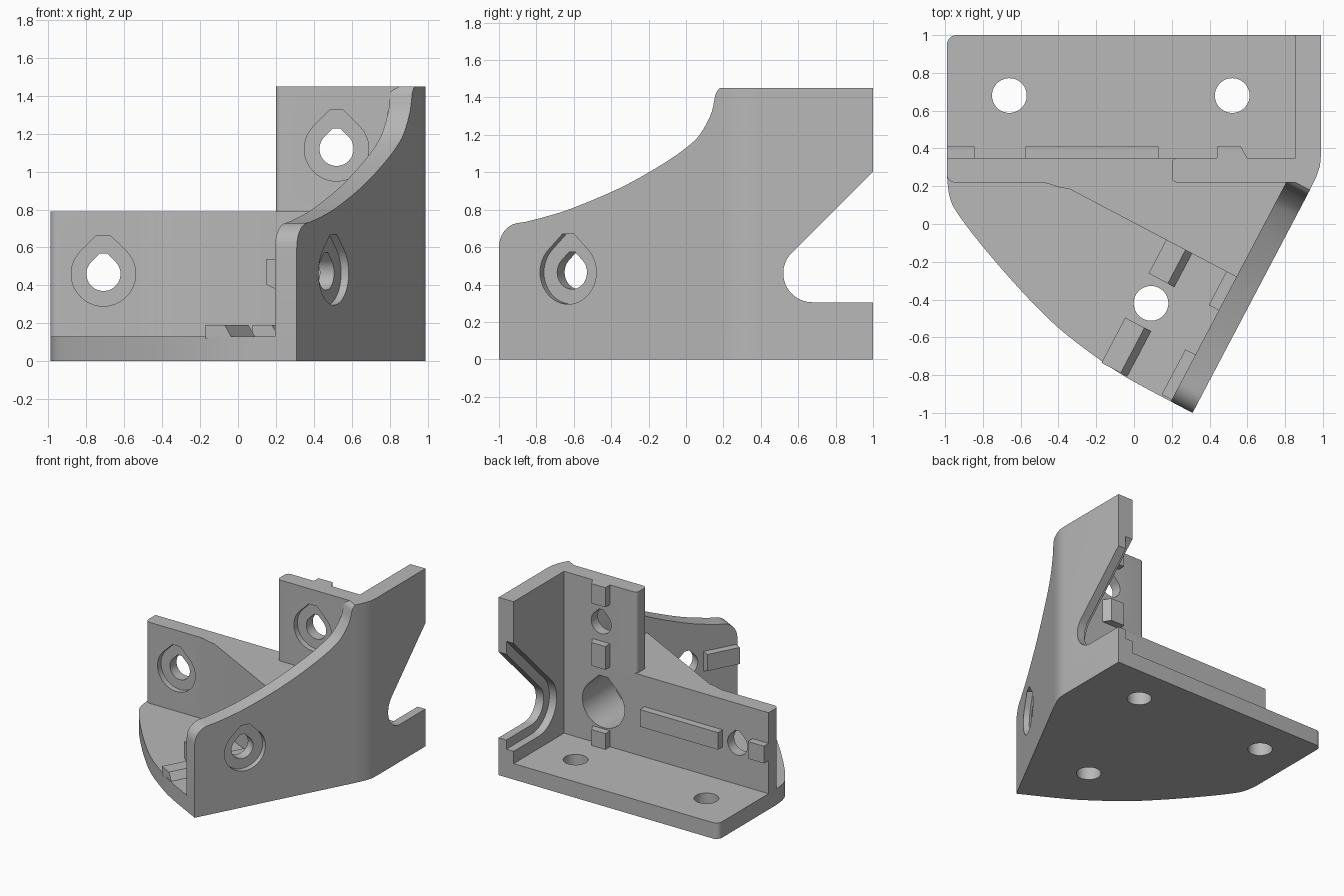
import bpy, bmesh, math
from mathutils import Vector

if "Cube" in bpy.data.objects:
    bpy.data.objects.remove(bpy.data.objects["Cube"])

grey = bpy.data.materials.new("plain grey")
grey.use_nodes = True
COLOUR = (0.48, 0.48, 0.48, 1)
grey.diffuse_color = COLOUR
grey.node_tree.nodes["Principled BSDF"].inputs["Base Color"].default_value = COLOUR

X, Y, Z = Vector((1, 0, 0)), Vector((0, 1, 0)), Vector((0, 0, 1))
ZERO = Vector()
# Frame of the slanted side wall: outward normal, direction along it, front corner
U, V = Vector((0.885, -0.466, 0)), Vector((0.466, 0.885, 0))
CORNER = Vector((0.31, -1, 0))


def prism(name, pts, origin, ax, ay, along, start, end):
    """Extrude a 2D profile lying in the ax/ay plane."""
    bm = bmesh.new()
    face = bm.faces.new([bm.verts.new(origin + ax * a + ay * b + along * start) for a, b in pts])
    new = bmesh.ops.extrude_face_region(bm, geom=[face])["geom"]
    bmesh.ops.translate(bm, vec=along * (end - start),
                        verts=[v for v in new if isinstance(v, bmesh.types.BMVert)])
    bmesh.ops.recalc_face_normals(bm, faces=bm.faces)
    mesh = bpy.data.meshes.new(name)
    bm.to_mesh(mesh)
    bm.free()
    mesh.materials.append(grey)
    ob = bpy.data.objects.new(name, mesh)
    bpy.context.collection.objects.link(ob)
    return ob


def arc(cx, cy, r, a, b, n=10):
    return [(cx + r * math.cos(math.radians(a + (b - a) * i / n)),
             cy + r * math.sin(math.radians(a + (b - a) * i / n))) for i in range(n + 1)]


def curve(pts, n=5):
    """Smooth curve through the points."""
    p = [Vector(q) for q in [pts[0]] + pts + [pts[-1]]]
    out = []
    for a, b, c, d in zip(p, p[1:], p[2:], p[3:]):
        for i in range(n):
            t = i / n
            q = (2 * b + (c - a) * t + (2 * a - 5 * b + 4 * c - d) * t ** 2
                 + (3 * b - a - 3 * c + d) * t ** 3) / 2
            out.append(tuple(q))
    return out + [pts[-1]]


def teardrop(cx, cy, r):
    """Circle with a flattened point on top, for printing without support."""
    top, w = r * 1.2, r * 0.21
    return arc(cx, cy, r, 135, 405, 36) + [(cx + w, cy + top), (cx - w, cy + top)]


def cut(ob, *args):
    cutter = prism("cutter", *args)
    cutter.hide_render = True
    mod = ob.modifiers.new("cut", "BOOLEAN")
    mod.operation, mod.solver, mod.object = "DIFFERENCE", "EXACT", cutter
    bpy.context.view_layer.objects.active = ob
    bpy.ops.object.modifier_apply(modifier=mod.name)
    bpy.data.objects.remove(cutter)


def screw_hole(ob, cx, cz, origin, ax, along, face, depth):
    """Teardrop hole with a shallow counterbore at the outer face."""
    side = 1 if depth > 0 else -1
    cut(ob, teardrop(cx, cz, 0.17), origin, ax, Z, along, face - side * 0.05, face + side * 0.045)
    cut(ob, teardrop(cx, cz, 0.09), origin, ax, Z, along, face - side * 0.05, face + depth)


# Base plate with curved front edge and three holes
outline = ([(0.99, 1)] + arc(-0.94, 0.95, 0.05, 90, 180, 6)
           + curve([(-0.99, 0.25), (-0.975, 0.14), (-0.93, 0.05), (-0.8, -0.12), (-0.6, -0.35),
                    (-0.4, -0.55), (-0.165, -0.73), (0, -0.835), (0.31, -1)])
           + [(0.931, 0.18), (0.965, 0.25), (0.985, 0.31), (0.99, 0.37)])
base = prism("base_plate", outline, ZERO, X, Y, Z, 0, 0.13)
for x, y in ((-0.66, 0.68), (0.52, 0.68), (0.09, -0.42)):
    cut(base, arc(x, y, 0.092, 0, 350, 35), ZERO, X, Y, Z, -0.1, 0.3)

# Low wall, thickening into a solid wedge beside the slanted wall
inside = CORNER - U * 0.07 + V * 0.745
wedge = CORNER - U * 1.13 + V * 0.745
footprint = ([(0.9, 0.35), (-0.99, 0.35)] + arc(-0.95, 0.26, 0.04, 180, 270, 6)
             + curve([(-0.52, 0.22), (-0.46, 0.215), (-0.4, 0.195), (wedge.x, wedge.y)])
             + [(inside.x, inside.y), (0.9, 0.25)])
low = prism("low_wall", footprint, ZERO, X, Y, Z, 0.1, 0.79)
screw_hole(low, -0.71, 0.46, ZERO, X, Y, 0.22, 0.3)

# Tall wall
tall = prism("tall_wall", [(0.9, 0.22)] + arc(0.23, 0.25, 0.03, 270, 180, 5)
             + arc(0.23, 0.32, 0.03, 180, 90, 5) + [(0.9, 0.35)], ZERO, X, Y, Z, 0.75, 1.45)
screw_hole(tall, 0.52, 1.12, ZERO, X, Y, 0.22, 0.3)

# Slanted side wall with a swept top edge
swept = ([(1.333, 0), (0, 0)] + arc(0.13, 0.6, 0.13, 180, 100, 8)
         + curve([(0.16, 0.735), (0.28, 0.762), (0.45, 0.81), (0.74, 0.92), (1.0, 1.05),
                  (1.15, 1.145), (1.22, 1.21), (1.28, 1.31), (1.3, 1.38), (1.31, 1.42), (1.333, 1.45)]))
side = prism("slanted_wall", swept, CORNER, V, Z, U, -0.13, 0)
screw_hole(side, 0.418, 0.465, CORNER, V, U, 0, -0.25)

# Deep bore from the back, reaching into the wedge
for ob in (low, side):
    cut(ob, teardrop(0.5, 0.46, 0.19), ZERO, X, Z, Y, -0.06, 0.5)

# Rear side wall with a stepped slot open to the back
rear = prism("rear_side_wall", [(0.931, 0.18), (0.965, 0.25), (0.985, 0.31), (0.99, 0.37), (0.99, 1),
                                (0.855, 1), (0.855, 0.32), (0.816, 0.24)], ZERO, X, Y, Z, 0, 1.45)


def slot(grow):
    r = 0.155 + grow
    rise = arc(0.675, 0.46, r, 270, 135, 16)
    y, z = rise[-1]
    return [(1.1, 0.46 - r)] + rise + [(1.1, z + 1.1 - y)]


cut(rear, slot(0), ZERO, Y, Z, X, 0.7, 1.2)
cut(rear, slot(0.075), ZERO, Y, Z, X, 0.7, 0.92)

# Locating tabs on the back of the walls
for name, x0, x1, z0, z1 in (("long_tab", -0.575, 0.13, 0.4, 0.54),
                             ("end_tab", -0.99, -0.845, 0.4, 0.54)):
    prism(name, [(x0, z0), (x1, z0), (x1, z1), (x0, z1)], ZERO, X, Z, Y, 0.34, 0.41)
for name, z0, z1 in (("lower_tab", 0.12, 0.26), ("middle_tab", 0.78, 0.97), ("upper_tab", 1.29, 1.45)):
    prism(name, [(0.44, 0.34), (0.44, 0.41), (0.565, 0.41), (0.605, 0.34)], ZERO, X, Y, Z, z0, z1)

# Tabs on the floor and inner face of the slanted wall
for name, v0, v1 in (("front", 0.01, 0.28), ("inner", 0.545, 0.75)):
    prism(name + "_floor_tab", [(-0.55, 0.12), (-0.55, 0.19), (-0.435, 0.19), (-0.39, 0.12)],
          CORNER, U, Z, V, v0, v1)
    prism(name + "_wall_tab", [(-0.12, 0.375), (-0.19, 0.405), (-0.19, 0.54), (-0.12, 0.54)],
          CORNER, U, Z, V, v0, v1)

# Smooth the curved faces, keep the edges crisp
for ob in bpy.context.collection.objects:
    if ob.type == "MESH" and grey.name in ob.data.materials:
        bpy.ops.object.select_all(action="DESELECT")
        ob.select_set(True)
        bpy.context.view_layer.objects.active = ob
        bpy.ops.object.shade_smooth_by_angle(angle=math.radians(30))
